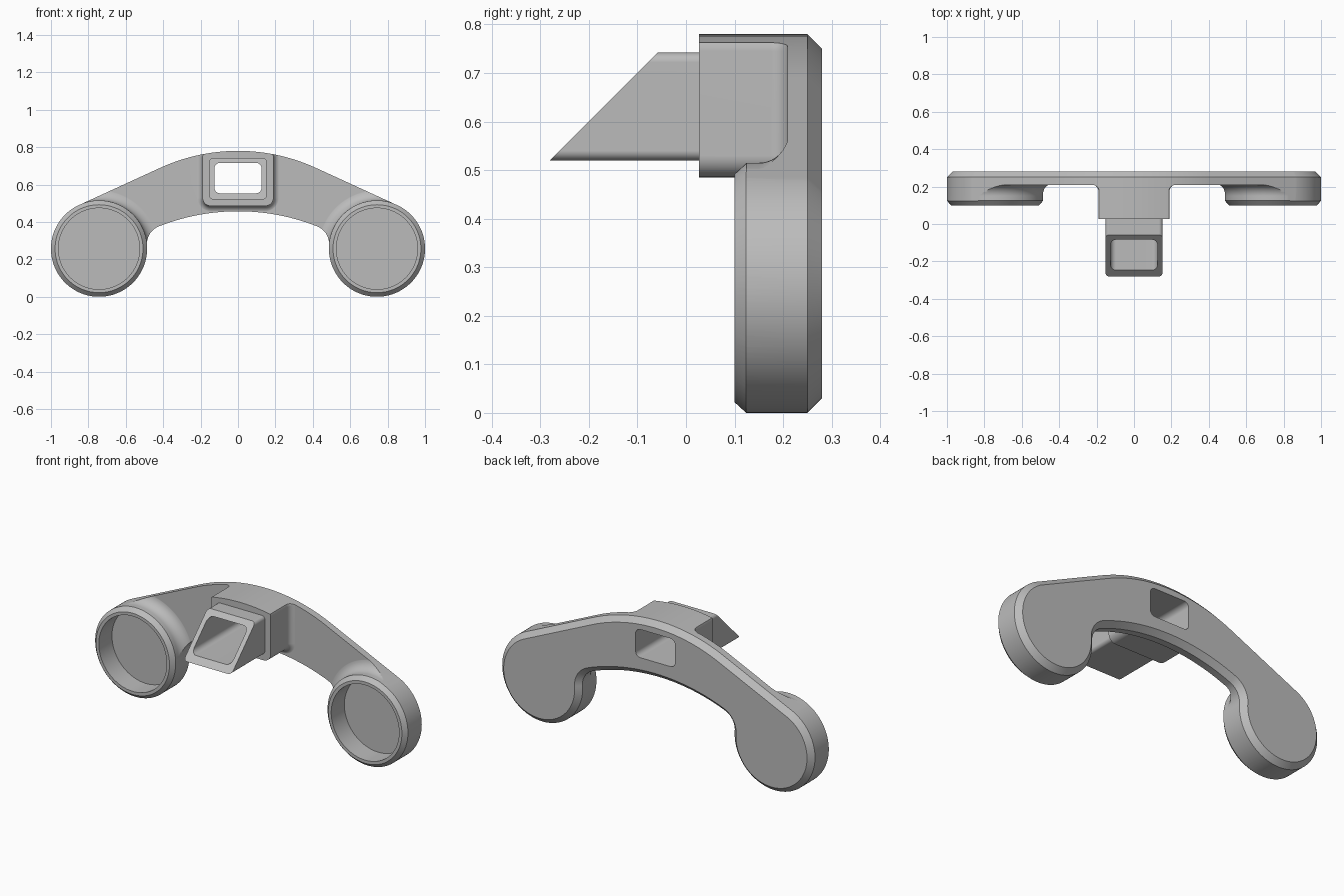
import bpy, bmesh
from math import sin, cos, radians, pi
from mathutils import Vector

cube = bpy.data.objects.get("Cube")
if cube:
    bpy.data.objects.remove(cube, do_unlink=True)

grey = bpy.data.materials.new("plain grey")
grey.use_nodes = True
grey.diffuse_color = (0.5, 0.5, 0.5, 1)
grey.node_tree.nodes["Principled BSDF"].inputs["Base Color"].default_value = (0.5, 0.5, 0.5, 1)

POD_X, POD_Z, POD_R = 0.743, 0.257, 0.257
FACE_Y, BACK_Y = 0.21, 0.28


def loft(name, rings):
    """Closed solid skinned through rings of equal point count."""
    bm = bmesh.new()
    loops = [[bm.verts.new(p) for p in ring] for ring in rings]
    n = len(loops[0])
    for a, b in zip(loops, loops[1:]):
        for i in range(n):
            j = (i + 1) % n
            bm.faces.new((a[i], a[j], b[j], b[i]))
    bm.faces.new(loops[0])
    bm.faces.new(loops[-1])
    bmesh.ops.recalc_face_normals(bm, faces=bm.faces)
    mesh = bpy.data.meshes.new(name)
    bm.to_mesh(mesh)
    bm.free()
    mesh.materials.append(grey)
    obj = bpy.data.objects.new(name, mesh)
    bpy.context.collection.objects.link(obj)
    return obj


def combine(target, other, operation):
    """Apply a boolean and discard the second solid."""
    mod = target.modifiers.new("join", 'BOOLEAN')
    mod.operation, mod.solver, mod.object = operation, 'EXACT', other
    bpy.context.view_layer.objects.active = target
    bpy.ops.object.modifier_apply(modifier=mod.name)
    bpy.data.objects.remove(other, do_unlink=True)


def arc(cx, cz, r, start, end, n):
    angles = [radians(start + (end - start) * i / n) for i in range(n + 1)]
    return [Vector((cx + r * cos(a), cz + r * sin(a))) for a in angles]


def at_depth(points, y):
    return [(p.x, y, p.y) for p in points]


def rounded_rect(hx, z0, z1, r, n=8):
    pts = []
    corners = ((hx - r, z1 - r), (r - hx, z1 - r), (r - hx, z0 + r), (hx - r, z0 + r))
    for k, (cx, cz) in enumerate(corners):
        pts += arc(cx, cz, r, 90 * k, 90 * k + 90, n)
    return pts


def lathe(name, cx, profile, n=128):
    return loft(name, [at_depth(arc(cx, POD_Z, r, 0, 360 - 360 / n, n - 1), y)
                       for r, y in profile])


def fillet(radius, n=10):
    """Outward growth and depth along a cove that meets the arm face."""
    steps = [pi / 2 * i / n for i in range(n + 1)]
    return [(radius - radius * cos(t), FACE_Y - radius + radius * sin(t)) for t in steps]


# Arched outline: crown, round end, inner cove, underside, then the mirror half
half = arc(0, -0.22, 1.0, 90, 65.4, 14)
half += arc(POD_X, POD_Z, POD_R, 65.4, -184.3, 80)[1:]
half += arc(0.387, 0.283, 0.1, -4.3, 68.4, 14)[1:]
half += arc(0, -0.693, 1.15, 68.4, 90, 14)[1:]
half[0].x = half[-1].x = 0
outline = half + [Vector((-p.x, p.y)) for p in reversed(half[1:-1])]

# Same outline moved inward for the back chamfer
inner = []
for i, p in enumerate(outline):
    d = (outline[(i + 1) % len(outline)] - outline[i - 1]).normalized()
    inner.append(p + 0.03 * Vector((d.y, -d.x)))

# Full-depth arch, then trimmed to the arm, pods and socket
handle = loft("handle", [at_depth(outline, -0.1), at_depth(outline, 0.25), at_depth(inner, BACK_Y)])
slab_rect = rounded_rect(1.2, -0.2, 1.0, 0.05)
form = loft("arm_form", [at_depth(slab_rect, FACE_Y - 0.0005), at_depth(slab_rect, 0.4)])

# Round end pods with a chamfered lip and a cove into the arm
r = POD_R + 0.001
pod_profile = [(0.235, 0.10), (r, 0.125)] + [(r + g, y) for g, y in fillet(0.06)]
pod_profile.append((r + 0.06, 0.24))
for side in (-1, 1):
    combine(form, lathe("pod_form", side * POD_X, pod_profile), 'UNION')

# Central socket block, also coved into the arm
sections = [(0, 0.027)] + fillet(0.035) + [(0.035, 0.24)]
socket = loft("socket_form", [at_depth(rounded_rect(0.19 + g, 0.485 - g, 0.79 + g, 0.045 + g), y)
                              for g, y in sections])
combine(form, socket, 'UNION')
combine(handle, form, 'INTERSECT')

# Square spout with a slanted mouth
spout_rect = rounded_rect(0.153, 0.52, 0.742, 0.02)
mouth = [(p.x, p.y - 0.52 - BACK_Y, p.y) for p in spout_rect]
combine(handle, loft("spout", [mouth, at_depth(spout_rect, 0.1)]), 'UNION')

# Through opening and pod recesses
bore = rounded_rect(0.126, 0.553, 0.716, 0.03)
combine(handle, loft("bore_cutter", [at_depth(bore, -0.5), at_depth(bore, 0.5)]), 'DIFFERENCE')
for side in (-1, 1):
    combine(handle, lathe("recess_cutter", side * POD_X, [(0.217, 0), (0.217, 0.22)]), 'DIFFERENCE')

# Smooth curves, crisp edges
bpy.ops.object.select_all(action='DESELECT')
handle.select_set(True)
bpy.context.view_layer.objects.active = handle
bpy.ops.object.shade_smooth_by_angle(angle=radians(30))
weighted = handle.modifiers.new("weighted normals", 'WEIGHTED_NORMAL')
weighted.keep_sharp = True
